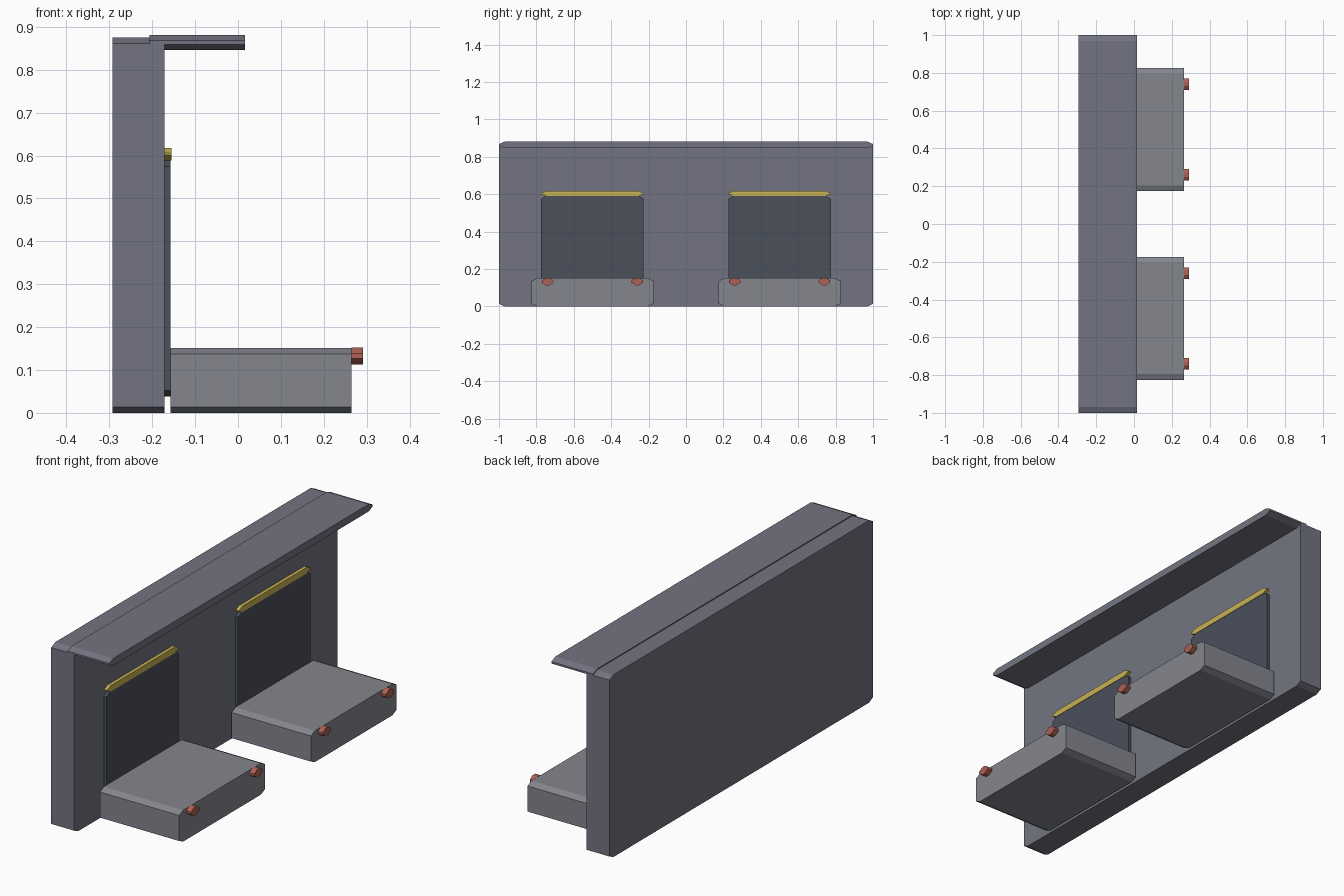
import bpy, bmesh

if "Cube" in bpy.data.objects:
    bpy.data.objects.remove(bpy.data.objects["Cube"])


def material(name, rgb):
    m = bpy.data.materials.new(name)
    m.diffuse_color = (*rgb, 1)
    m.use_nodes = True
    m.node_tree.nodes["Principled BSDF"].inputs["Base Color"].default_value = m.diffuse_color
    return m


WALL = material("slate", (0.17, 0.175, 0.22))
SEAT = material("light_grey", (0.23, 0.24, 0.27))
PAD = material("dark_grey", (0.07, 0.08, 0.105))
GOLD = material("gold", (0.58, 0.45, 0.09))
RED = material("red", (0.42, 0.12, 0.09))


def block(name, x, y, z, mat, cy=0.03, cz=0.014):
    """Octagonal profile in the YZ plane, extruded along X."""
    (x0, x1), (y0, y1), (z0, z1) = x, y, z
    profile = [(y0 + cy, z0), (y1 - cy, z0), (y1, z0 + cz), (y1, z1 - cz),
               (y1 - cy, z1), (y0 + cy, z1), (y0, z1 - cz), (y0, z0 + cz)]
    bm = bmesh.new()
    face = bm.faces.new([bm.verts.new((x0, py, pz)) for py, pz in profile])
    ext = bmesh.ops.extrude_face_region(bm, geom=[face])["geom"]
    bmesh.ops.translate(bm, vec=(x1 - x0, 0, 0),
                        verts=[v for v in ext if isinstance(v, bmesh.types.BMVert)])
    bmesh.ops.recalc_face_normals(bm, faces=bm.faces)
    mesh = bpy.data.meshes.new(name)
    bm.to_mesh(mesh)
    bm.free()
    mesh.materials.append(mat)
    obj = bpy.data.objects.new(name, mesh)
    bpy.context.collection.objects.link(obj)
    return obj


# Back wall and overhanging canopy
block("back_wall", (-0.293, -0.171), (-1, 1), (0, 0.876), WALL)
block("canopy", (-0.206, 0.016), (-1, 1), (0.846, 0.881), WALL, cz=0.013)

# Two seats, each with a back pad, trim bar and two front studs
for side, c in (("left", -0.5), ("right", 0.5)):
    block(f"{side}_seat", (-0.157, 0.265), (c - 0.325, c + 0.325), (0, 0.151), SEAT)
    block(f"{side}_back_pad", (-0.171, -0.157), (c - 0.274, c + 0.274),
          (0.038, 0.589), PAD, cy=0.025)
    block(f"{side}_trim_bar", (-0.171, -0.155), (c - 0.272, c + 0.272),
          (0.589, 0.618), GOLD, cy=0.025, cz=0.012)
    for i, d in enumerate((-0.24, 0.24)):
        block(f"{side}_stud_{i + 1}", (0.265, 0.291), (c + d - 0.031, c + d + 0.031),
              (0.113, 0.153), RED, cy=0.021)
